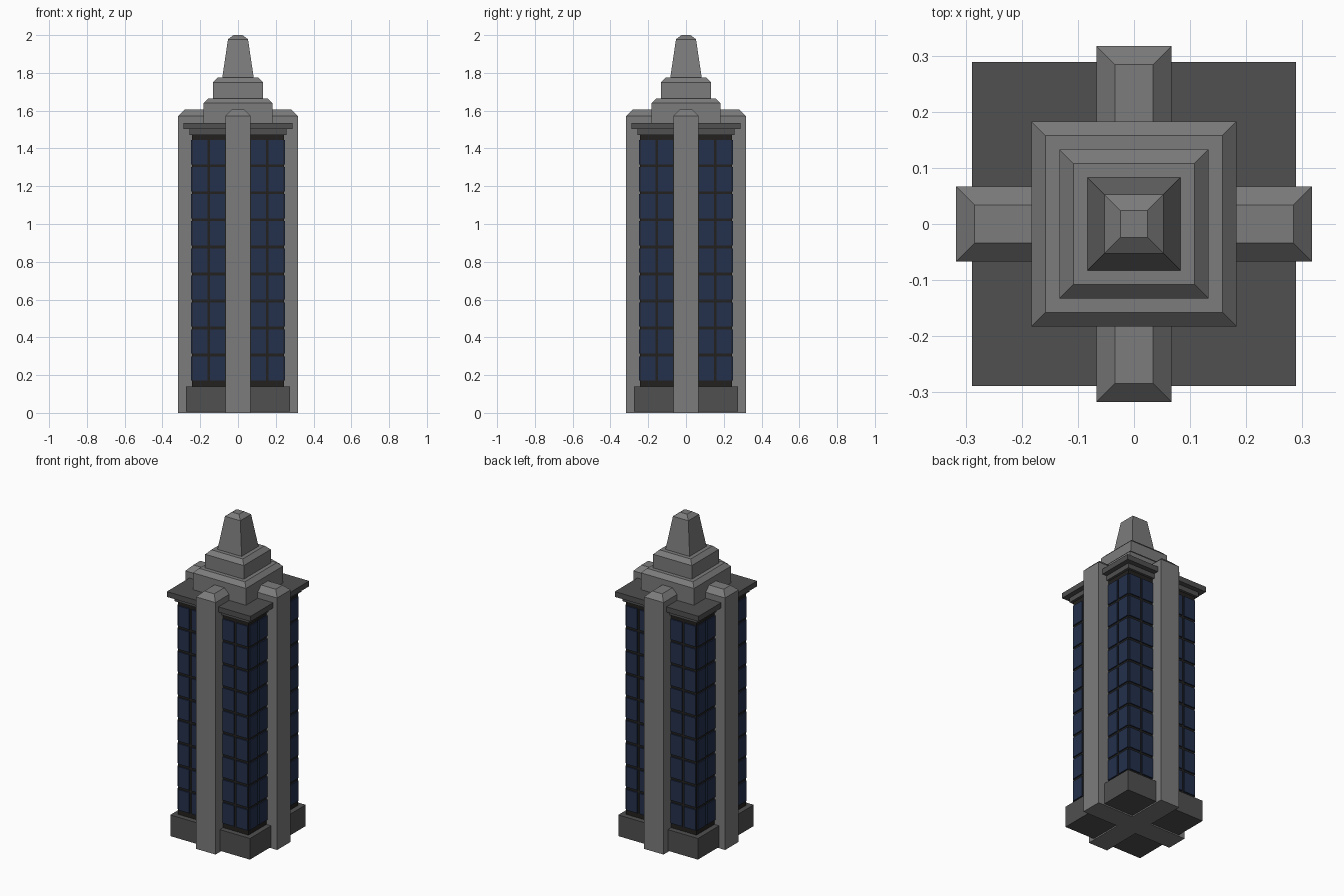
import bpy, bmesh

if "Cube" in bpy.data.objects:
    bpy.data.objects.remove(bpy.data.objects["Cube"])


def material(name, rgb):
    m = bpy.data.materials.new(name)
    m.diffuse_color = (*rgb, 1)
    m.use_nodes = True
    m.node_tree.nodes["Principled BSDF"].inputs["Base Color"].default_value = m.diffuse_color
    return m


STONE = material("light stone", (0.2, 0.2, 0.2))
DARK = material("dark stone", (0.08, 0.08, 0.08))
FRAME = material("window frame", (0.016, 0.015, 0.014))
GLASS = material("blue glass", (0.017, 0.03, 0.072))


def add_object(name, bm, mat):
    bmesh.ops.recalc_face_normals(bm, faces=bm.faces)
    me = bpy.data.meshes.new(name)
    bm.to_mesh(me)
    bm.free()
    me.materials.append(mat)
    ob = bpy.data.objects.new(name, me)
    bpy.context.collection.objects.link(ob)
    return ob


def stack(bm, levels):
    """Closed solid from rectangular levels (half x, half y, z)."""
    rings = [[bm.verts.new((sx * hx, sy * hy, z))
              for sx, sy in ((-1, -1), (1, -1), (1, 1), (-1, 1))]
             for hx, hy, z in levels]
    for a, b in zip(rings, rings[1:]):
        for i in range(4):
            j = (i + 1) % 4
            bm.faces.new((a[i], a[j], b[j], b[i]))
    bm.faces.new(rings[0][::-1])
    bm.faces.new(rings[-1])


def solid(name, mat, levels):
    bm = bmesh.new()
    stack(bm, levels)
    return add_object(name, bm, mat)


def square(name, mat, *levels):
    return solid(name, mat, [(h, h, z) for h, z in levels])


# Plinth, shaft and cornice
square("plinth", DARK, (0.275, 0.008), (0.275, 0.14))
square("shaft", FRAME, (0.243, 0.13), (0.243, 1.48))
square("cornice_lower", DARK, (0.258, 1.472), (0.258, 1.502))
square("cornice_upper", DARK, (0.289, 1.502), (0.289, 1.535))

# Buttresses run right through the tower as two crossed slabs
L, W, B = 0.317, 0.067, 0.033
solid("buttress_front_back", STONE,
      [(W, L, 0), (W, L, 1.572), (W - B, L - B, 1.605)])
solid("buttress_left_right", STONE,
      [(L, W, 0), (L, W, 1.572), (L - B, W - B, 1.605)])

# Stepped crown and spire
square("crown_lower", STONE, (0.183, 1.53), (0.183, 1.64), (0.158, 1.665))
square("crown_upper", STONE, (0.133, 1.66), (0.133, 1.75), (0.108, 1.775))
square("spire", STONE, (0.084, 1.77), (0.053, 1.978), (0.024, 2.0))

# Window panes: thin plates on all four sides, nine rows, two columns per half
bm = bmesh.new()
ROWS, Z0, PITCH = 9, 0.163, 0.1432
for turn in range(4):
    for col in (-0.201, -0.108, 0.108, 0.201):
        for row in range(ROWS):
            z = Z0 + (row + 0.5) * PITCH
            cube = bmesh.ops.create_cube(bm, size=1)["verts"]
            for v in cube:
                x = col + v.co.x * 0.079
                y = -0.246 + v.co.y * 0.008
                v.co.z = z + v.co.z * 0.128
                for _ in range(turn):
                    x, y = -y, x
                v.co.x, v.co.y = x, y
add_object("window_panes", bm, GLASS)
